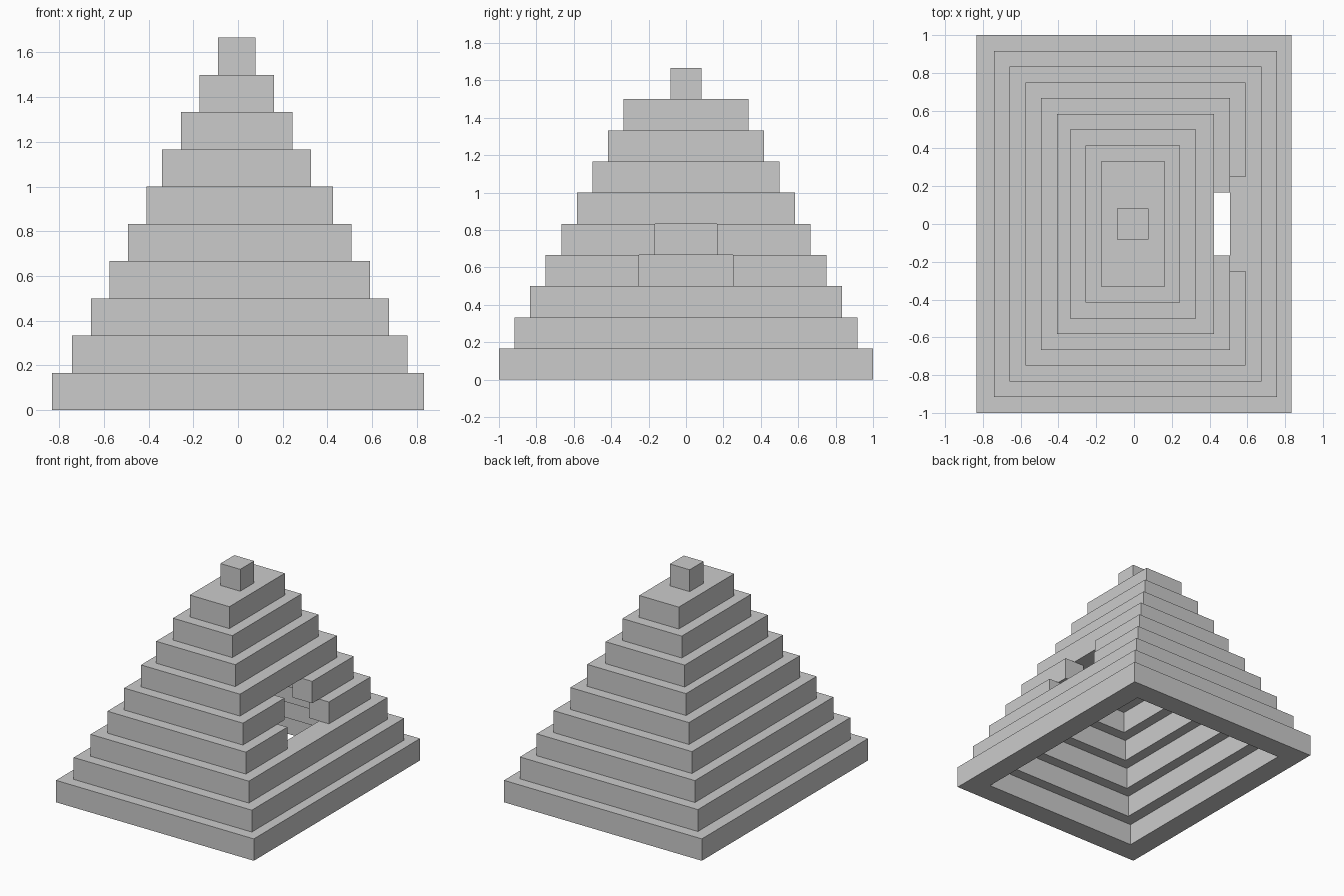
import bpy, bmesh

if "Cube" in bpy.data.objects:
    bpy.data.objects.remove(bpy.data.objects["Cube"])

H = 1 / 6          # tier height and wall thickness
STEP = H / 2       # inset of each tier


def finish(bm, name):
    bmesh.ops.recalc_face_normals(bm, faces=bm.faces)
    mesh = bpy.data.meshes.new(name)
    bm.to_mesh(mesh)
    bm.free()
    obj = bpy.data.objects.new(name, mesh)
    bpy.context.collection.objects.link(obj)


def box(name, cx, hx, hy, z):
    bm = bmesh.new()
    bmesh.ops.create_cube(bm, size=1)
    for v in bm.verts:
        v.co = (cx + v.co.x * 2 * hx, v.co.y * 2 * hy, z + (v.co.z + 0.5) * H)
    finish(bm, name)


def ring(name, cx, hx, hy, z, gap=0):
    """Rectangular wall, optionally open on the +x side between y = -gap and gap."""
    ix, iy = hx - H, hy - H
    stations = [(hx * sx, hy * sy, ix * sx, iy * sy)
                for sx, sy in ((1, 1), (-1, 1), (-1, -1), (1, -1))]
    if gap:
        stations = [(hx, gap, ix, gap)] + stations + [(hx, -gap, ix, -gap)]
    bm = bmesh.new()
    loops = [[bm.verts.new((cx + x, y, zz)) for x, y, zz in
              ((ox, oy, z), (ox, oy, z + H), (nx, ny, z + H), (nx, ny, z))]
             for ox, oy, nx, ny in stations]
    pairs = list(zip(loops, loops[1:]))
    if gap:
        bm.faces.new(loops[0])
        bm.faces.new(loops[-1])
    else:
        pairs.append((loops[-1], loops[0]))
    for a, b in pairs:
        for k in range(4):
            m = (k + 1) % 4
            bm.faces.new((a[k], a[m], b[m], b[k]))
    finish(bm, name)


# Hollow stepped tiers, with a doorway through tiers 4 and 5
doorway = {3: 0.25, 4: H}
offsets = [0] + [0.008] * 5 + [-0.006] * 2
for i, cx in enumerate(offsets):
    ring(f"tier_{i + 1}", cx, 5 * H - i * STEP, 1 - i * STEP, i * H, doorway.get(i, 0))

# Solid roof slab and capstone
box("roof_slab", -0.006, H, 2 * H, 8 * H)
box("capstone", -0.006, STEP, STEP, 9 * H)
